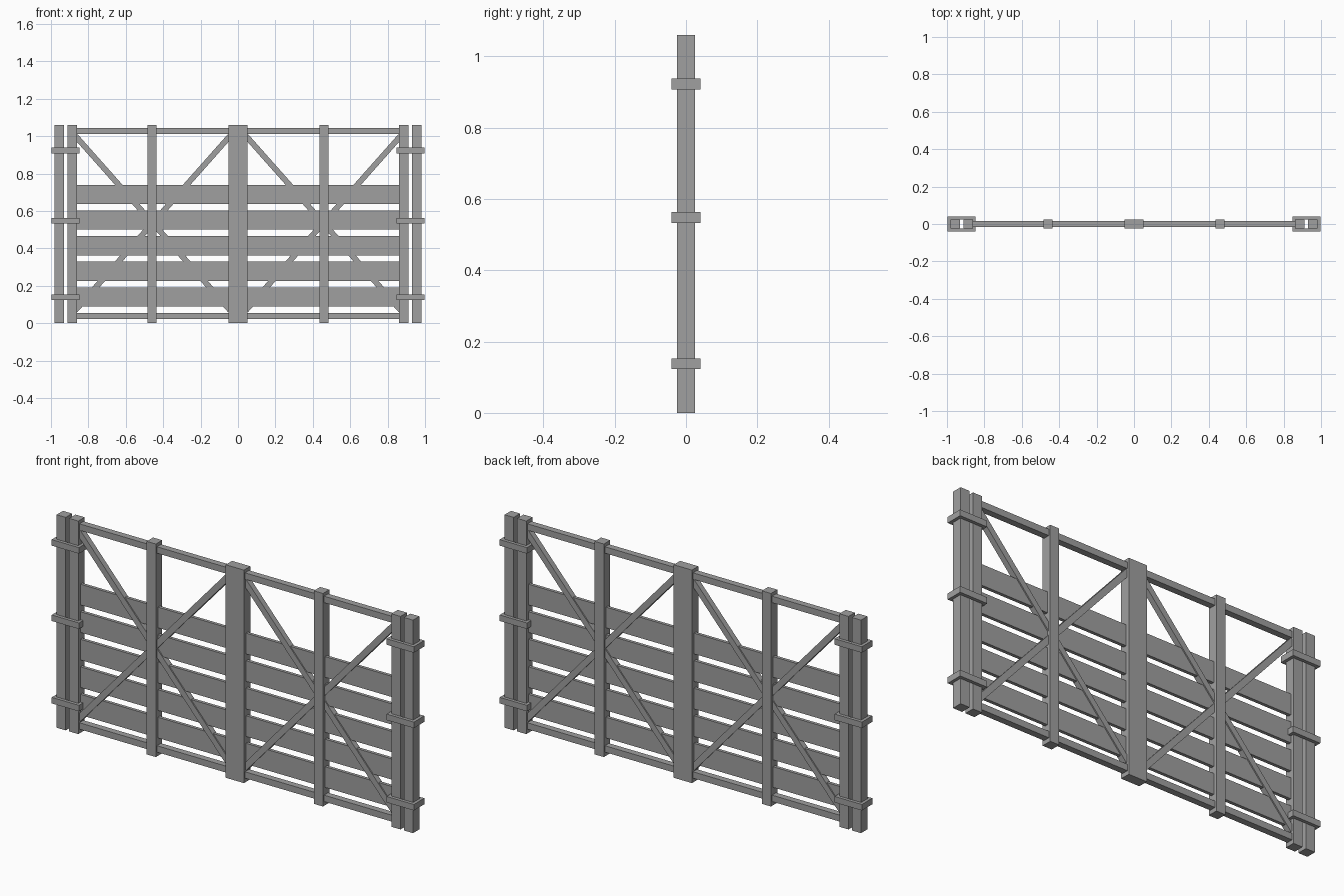
import bpy
import bmesh
from math import atan2, hypot
from mathutils import Matrix, Vector

cube = bpy.data.objects.get("Cube")
if cube:
    bpy.data.objects.remove(cube, do_unlink=True)

grey = bpy.data.materials.new("weathered grey")
grey.use_nodes = True
colour = (0.35, 0.35, 0.35, 1)
grey.diffuse_color = colour
grey.node_tree.nodes["Principled BSDF"].inputs["Base Color"].default_value = colour


def finish(name, bm):
    mesh = bpy.data.meshes.new(name)
    bm.to_mesh(mesh)
    bm.free()
    mesh.materials.append(grey)
    obj = bpy.data.objects.new(name, mesh)
    bpy.context.collection.objects.link(obj)
    return obj


def box(name, centre, size, tilt=0):
    bm = bmesh.new()
    matrix = (Matrix.Translation(centre) @ Matrix.Rotation(tilt, 4, 'Y')
              @ Matrix.Diagonal((*size, 1)))
    bmesh.ops.create_cube(bm, size=1, matrix=matrix)
    return finish(name, bm)


def collar(name, centre, outer, inner, height):
    """Rectangular band, open in the middle."""
    bm = bmesh.new()
    corners = [(-1, -1), (1, -1), (1, 1), (-1, 1)]
    rings = [[bm.verts.new(Vector(centre) + Vector((sx * w / 2, sy * d / 2, z)))
              for sx, sy in corners]
             for (w, d), z in ((outer, -height / 2), (outer, height / 2),
                               (inner, height / 2), (inner, -height / 2))]
    for a, b in zip(rings, rings[1:] + rings[:1]):
        for i in range(4):
            j = (i + 1) % 4
            bm.faces.new((a[i], a[j], b[j], b[i]))
    bmesh.ops.recalc_face_normals(bm, faces=bm.faces)
    return finish(name, bm)


HEIGHT = 1.06
MID = HEIGHT / 2
DEPTH = 0.05
BAR = 0.032
POST_X = 0.887
INNER = 0.862

box("centre_post", (0, 0, MID), (0.1, DEPTH, HEIGHT))

for side, sign in (("left", 1), ("right", -1)):
    # Upright posts
    for part, x in (("outer_post", 0.956), ("inner_post", POST_X),
                    ("middle_post", 0.46)):
        box(f"{side}_{part}", (sign * x, 0, MID), (DEPTH, DEPTH, HEIGHT))

    # Collars tying the end posts together
    for i, z in enumerate((0.138, 0.548, 0.923)):
        collar(f"{side}_collar_{i + 1}", (sign * 0.922, 0, z),
               (0.15, 0.082), (0.12, DEPTH), 0.03)

    # Rails and slats between the centre post and the inner post
    span = INNER - 0.03
    x = sign * (INNER + 0.05) / 2
    for part, z in (("bottom_rail", 0.037), ("top_rail", 1.027)):
        box(f"{side}_{part}", (x, 0, z), (span, BAR, BAR))
    for i in range(5):
        box(f"{side}_slat_{i + 1}", (x, 0, 0.14 + i * 0.137),
            (span, 0.016, 0.103))

    # Crossed diagonal braces
    run, rise = INNER - 0.05, 0.915
    for part, slope in (("rising_brace", 1), ("falling_brace", -1)):
        box(f"{side}_{part}", (x, 0, 0.535),
            (hypot(run, rise) + 0.02, BAR - 0.004, 0.03),
            -slope * atan2(rise, run))
